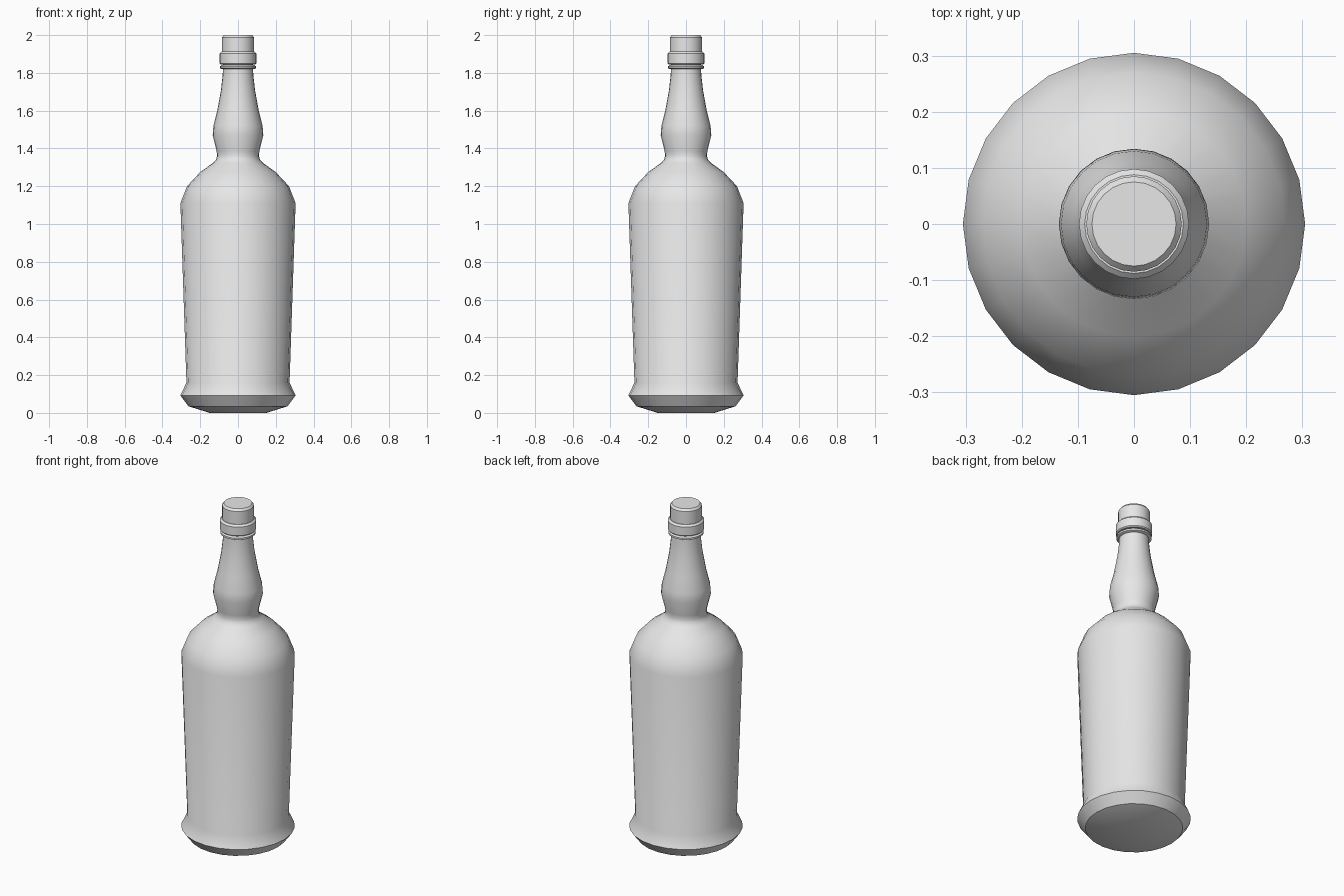
import bpy
import bmesh
import math

cube = bpy.data.objects.get("Cube")
if cube:
    bpy.data.objects.remove(cube, do_unlink=True)

SIDES = 24

# One plain grey for every part
grey = bpy.data.materials.new("light_grey")
grey.use_nodes = True
grey.diffuse_color = (0.8, 0.8, 0.8, 1)
grey.node_tree.nodes["Principled BSDF"].inputs["Base Color"].default_value = (0.8, 0.8, 0.8, 1)


def lathe(name, profile):
    """Spin a (radius, height) profile around z and close both ends."""
    bm = bmesh.new()
    verts = [bm.verts.new((r, 0, z)) for r, z in profile]
    edges = [bm.edges.new(pair) for pair in zip(verts, verts[1:])]
    bmesh.ops.spin(bm, geom=verts + edges, cent=(0, 0, 0), axis=(0, 0, 1),
                   angle=math.tau, steps=SIDES, use_duplicate=False)
    bmesh.ops.remove_doubles(bm, verts=bm.verts[:], dist=0.0005)
    bmesh.ops.holes_fill(bm, edges=[e for e in bm.edges if e.is_boundary], sides=0)
    bmesh.ops.recalc_face_normals(bm, faces=bm.faces[:])
    mesh = bpy.data.meshes.new(name)
    bm.to_mesh(mesh)
    bm.free()
    mesh.materials.append(grey)
    obj = bpy.data.objects.new(name, mesh)
    bpy.context.collection.objects.link(obj)
    bpy.ops.object.select_all(action="DESELECT")
    obj.select_set(True)
    bpy.context.view_layer.objects.active = obj
    bpy.ops.object.shade_smooth_by_angle(angle=math.radians(31))
    return obj


# Body with flared foot, rounded shoulder and bulbed neck
lathe("bottle_body", [
    (0.15, 0.0), (0.262, 0.035), (0.305, 0.092), (0.273, 0.16),
    (0.305, 1.11), (0.27, 1.2), (0.2, 1.275), (0.13, 1.325),
    (0.116, 1.342), (0.111, 1.36), (0.113, 1.385), (0.134, 1.47),
    (0.13, 1.52), (0.11, 1.6), (0.09, 1.71), (0.081, 1.79), (0.079, 1.86),
])

# Thin ring under the lip
lathe("neck_ring", [(0.085, 1.82), (0.095, 1.825), (0.095, 1.835), (0.085, 1.842)])

# Lip collar
lathe("lip_collar", [(0.092, 1.845), (0.098, 1.851), (0.098, 1.902), (0.088, 1.912)])

# Stopper with bevelled top
lathe("stopper", [(0.085, 1.9), (0.085, 1.988), (0.075, 2.0)])
